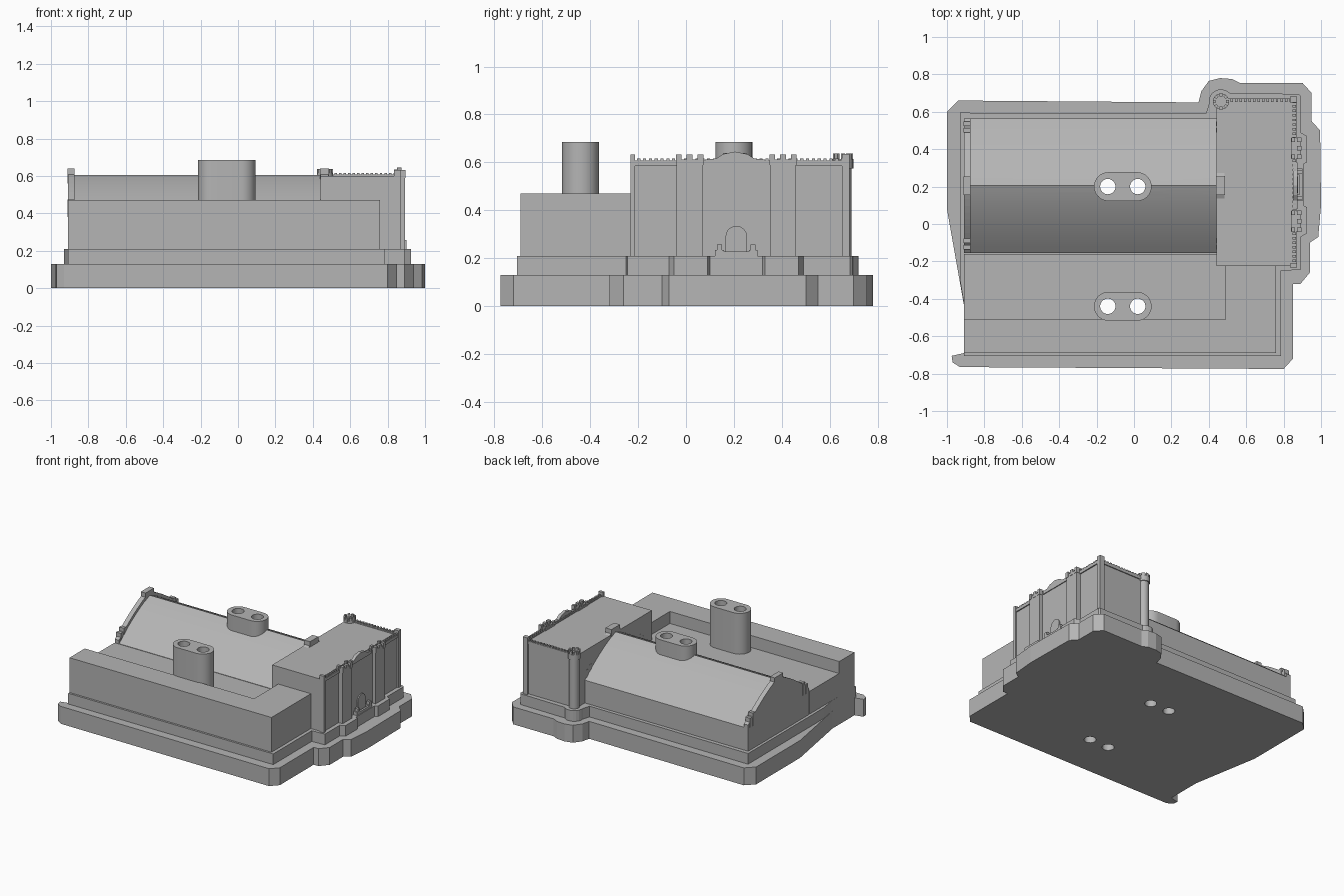
import bpy, bmesh, math
from mathutils import Vector, Matrix

cube = bpy.data.objects.get("Cube")
if cube:
    bpy.data.objects.remove(cube, do_unlink=True)

stone = bpy.data.materials.new("grey_stone")
stone.use_nodes = True
GREY = (0.46, 0.46, 0.46, 1)
stone.diffuse_color = GREY
stone.node_tree.nodes["Principled BSDF"].inputs["Base Color"].default_value = GREY


def finish(name, bm, smooth=False):
    bmesh.ops.recalc_face_normals(bm, faces=bm.faces)
    mesh = bpy.data.meshes.new(name)
    bm.to_mesh(mesh)
    bm.free()
    mesh.materials.append(stone)
    ob = bpy.data.objects.new(name, mesh)
    bpy.context.collection.objects.link(ob)
    if smooth:
        bpy.ops.object.select_all(action='DESELECT')
        ob.select_set(True)
        bpy.context.view_layer.objects.active = ob
        bpy.ops.object.shade_smooth_by_angle(angle=math.radians(30))
    return ob


def prism(name, pts, lo, hi, axis='z', smooth=False):
    """Extrude a flat outline: (x, y) up z, or (y, z) along x."""
    bm = bmesh.new()
    place = (lambda p: (p[0], p[1], lo)) if axis == 'z' else (lambda p: (lo, p[0], p[1]))
    face = bm.faces.new([bm.verts.new(place(p)) for p in pts])
    out = bmesh.ops.extrude_face_region(bm, geom=[face])
    move = Vector((0, 0, hi - lo)) if axis == 'z' else Vector((hi - lo, 0, 0))
    bmesh.ops.translate(bm, vec=move, verts=[g for g in out["geom"] if isinstance(g, bmesh.types.BMVert)])
    return finish(name, bm, smooth)


def boxes(name, items):
    """One object from boxes given as (x0, x1, y0, y1, z0, z1)."""
    bm = bmesh.new()
    for x0, x1, y0, y1, z0, z1 in items:
        m = Matrix.Translation(((x0 + x1) / 2, (y0 + y1) / 2, (z0 + z1) / 2))
        bmesh.ops.create_cube(bm, size=1, matrix=m @ Matrix.Diagonal((x1 - x0, y1 - y0, z1 - z0, 1)))
    return finish(name, bm)


def arc(cx, cy, r, a0, a1, n):
    angles = [math.radians(a0 + (a1 - a0) * i / n) for i in range(n + 1)]
    return [(cx + r * math.cos(a), cy + r * math.sin(a)) for a in angles]


# Stepped ground slabs
base = prism("base_slab", [
    (-1, 0.6), (-0.94, 0.66), (0.345, 0.65), (0.36, 0.71), (0.40, 0.765), (0.46, 0.78),
    (0.525, 0.775), (0.565, 0.755), (0.9, 0.755), (0.95, 0.7), (0.95, 0.55), (0.995, 0.5),
    (1, 0.1), (0.985, -0.07), (0.94, -0.1), (0.94, -0.26), (0.89, -0.32), (0.85, -0.32),
    (0.85, -0.72), (0.8, -0.775), (-0.93, -0.765), (-0.97, -0.74), (-0.975, -0.705),
    (-0.91, -0.69), (-0.91, -0.43), (-1, 0.08)], 0, 0.13)
plinth = prism("plinth", [(-0.93, 0.595), (0.385, 0.59)] + arc(0.465, 0.655, 0.065, 190, 45, 8) + [
    (0.88, 0.695), (0.89, 0.685), (0.89, 0.49), (0.925, 0.47), (0.925, 0.33), (0.905, 0.32),
    (0.905, 0.1), (0.925, 0.09), (0.925, -0.05), (0.89, -0.07), (0.89, -0.245), (0.785, -0.25),
    (0.785, -0.705), (-0.91, -0.705), (-0.91, -0.42), (-0.93, -0.3)], 0.12, 0.21)

# Low wing wrapped round a sunken courtyard that is open to the west
wing = prism("low_wing", [(-0.91, -0.69), (0.76, -0.69), (0.76, -0.2), (0.49, -0.2),
                          (0.49, -0.51), (-0.91, -0.51)], 0.2, 0.47)
court = boxes("courtyard_floor", [(-0.909, 0.5, -0.52, -0.16, 0.2, 0.38)])

# Great hall with a bowed, gently pointed roof
RIDGE_Y, HALF, EAVE, TOP = 0.205, 0.36, 0.38, 0.605


def roof_line(lift, n=20):
    pts = []
    for i in range(n + 1):
        d = HALF * (2 * i / n - 1)
        pts.append((RIDGE_Y + d, TOP + lift - 0.4 * abs(d) - 0.625 * d * d))
    return pts


def gable(lift):
    return [(RIDGE_Y - HALF, 0.2)] + roof_line(lift) + [(RIDGE_Y + HALF, 0.2)]


hall = prism("hall_roof_and_walls", gable(0), -0.89, 0.46, 'x', True)
prism("west_gable", gable(0.025), -0.91, -0.875, 'x')
prism("east_gable", gable(0.025), 0.441, 0.485, 'x')
trim = []
for x0, x1 in ((-0.912, -0.873), (0.438, 0.487)):
    trim.append((x0, x1, RIDGE_Y - 0.05, RIDGE_Y + 0.05, 0.56, 0.64))
    for s in (-1, 1):
        for d, z in ((0.33, 0.45), (0.295, 0.475)):
            y = RIDGE_Y + s * d
            trim.append((x0, x1, y - 0.012, y + 0.012, 0.38, z))
boxes("gable_merlons", trim)

# Twin-flue chimneys
chimneys = []
for label, y, z0 in (("courtyard", -0.44, 0.3), ("hall", 0.2, 0.45)):
    outline = arc(0.017, y, 0.077, -90, 90, 16) + arc(-0.137, y, 0.077, 90, 270, 16)
    chimneys.append(prism(label + "_chimney", outline, z0, 0.685, smooth=True))

# Flues run down through everything
bm = bmesh.new()
for x in (-0.14, 0.02):
    for y in (-0.44, 0.2):
        bmesh.ops.create_cone(bm, cap_ends=True, segments=32, radius1=0.041, radius2=0.041, depth=2,
                              matrix=Matrix.Translation((x, y, 0.3)))
cutter = finish("flue_cutter", bm)
cutter.hide_render = True
for ob in [base, plinth, wing, court, hall] + chimneys:
    mod = ob.modifiers.new("flues", 'BOOLEAN')
    mod.operation = 'DIFFERENCE'
    mod.object = cutter
    mod.solver = 'EXACT'
    bpy.context.view_layer.objects.active = ob
    bpy.ops.object.modifier_apply(modifier=mod.name)
bpy.data.objects.remove(cutter, do_unlink=True)

# Gatehouse block with parapet kerbs
boxes("gatehouse", [(0.44, 0.86, -0.225, 0.665, 0.2, 0.6)])
boxes("parapet_kerb", [(0.845, 0.868, -0.23, 0.67, 0.585, 0.607),
                       (0.48, 0.867, 0.65, 0.672, 0.585, 0.607)])
teeth = []
for i in range(37):
    y = -0.228 + i * 0.0243
    teeth.append((0.847, 0.866, y, y + 0.013, 0.6, 0.617))
for i in range(14):
    x = 0.515 + i * 0.0243
    teeth.append((x, x + 0.013, 0.652, 0.67, 0.6, 0.617))
boxes("parapet_teeth", teeth)

# Corner piers
boxes("corner_piers", [(0.835, 0.872, -0.232, -0.212, 0.2, 0.632),
                       (0.835, 0.872, 0.65, 0.682, 0.2, 0.635)])

# Pair of projecting gate towers with battlements
for label, y in (("right", 0.015), ("left", 0.405)):
    parts = [(0.84, 0.893, y - 0.055, y + 0.055, 0.2, 0.612)]
    for k in (-1, 0, 1):
        parts.append((0.872, 0.896, y + k * 0.045 - 0.012, y + k * 0.045 + 0.012, 0.59, 0.632))
    for s in (-1, 1):
        parts.append((0.842, 0.86, y + s * 0.045 - 0.012, y + s * 0.045 + 0.012, 0.59, 0.632))
    boxes(label + "_gate_tower", parts)

# Entrance bay, pediment, arched doorway and forecourt rail
boxes("entrance_bay", [(0.85, 0.868, 0.07, 0.35, 0.2, 0.6)])
prism("pediment", [(0.08, 0.59), (0.08, 0.612), (0.125, 0.616), (0.155, 0.635), (0.205, 0.645),
                   (0.255, 0.635), (0.285, 0.616), (0.33, 0.612), (0.33, 0.59)], 0.85, 0.874, 'x')
prism("doorway", [(0.255, 0.2)] + arc(0.21, 0.29, 0.045, 0, 180, 10) + [(0.165, 0.2)], 0.86, 0.876, 'x')
rail = [(0.885, 0.9, 0.13, 0.29, 0.2, 0.228)]
for y in (0.14, 0.28):
    rail += [(0.866, 0.9, y - 0.018, y + 0.018, 0.2, 0.235),
             (0.875, 0.9, y - 0.01, y + 0.01, 0.22, 0.258)]
boxes("forecourt_rail", rail)

# Round stair turret on the back corner
prism("stair_turret", arc(0.465, 0.655, 0.036, 0, 345, 23), 0.2, 0.6, smooth=True)
prism("turret_cap", arc(0.465, 0.655, 0.043, 0, 345, 23), 0.575, 0.615, smooth=True)
bm = bmesh.new()
for i in range(8):
    spot = Matrix.Translation((0.465, 0.655, 0.622)) @ Matrix.Rotation(i * math.pi / 4, 4, 'Z')
    bmesh.ops.create_cube(bm, size=1, matrix=spot @ Matrix.Translation((0.035, 0, 0))
                          @ Matrix.Diagonal((0.014, 0.018, 0.03, 1)))
finish("turret_merlons", bm)
